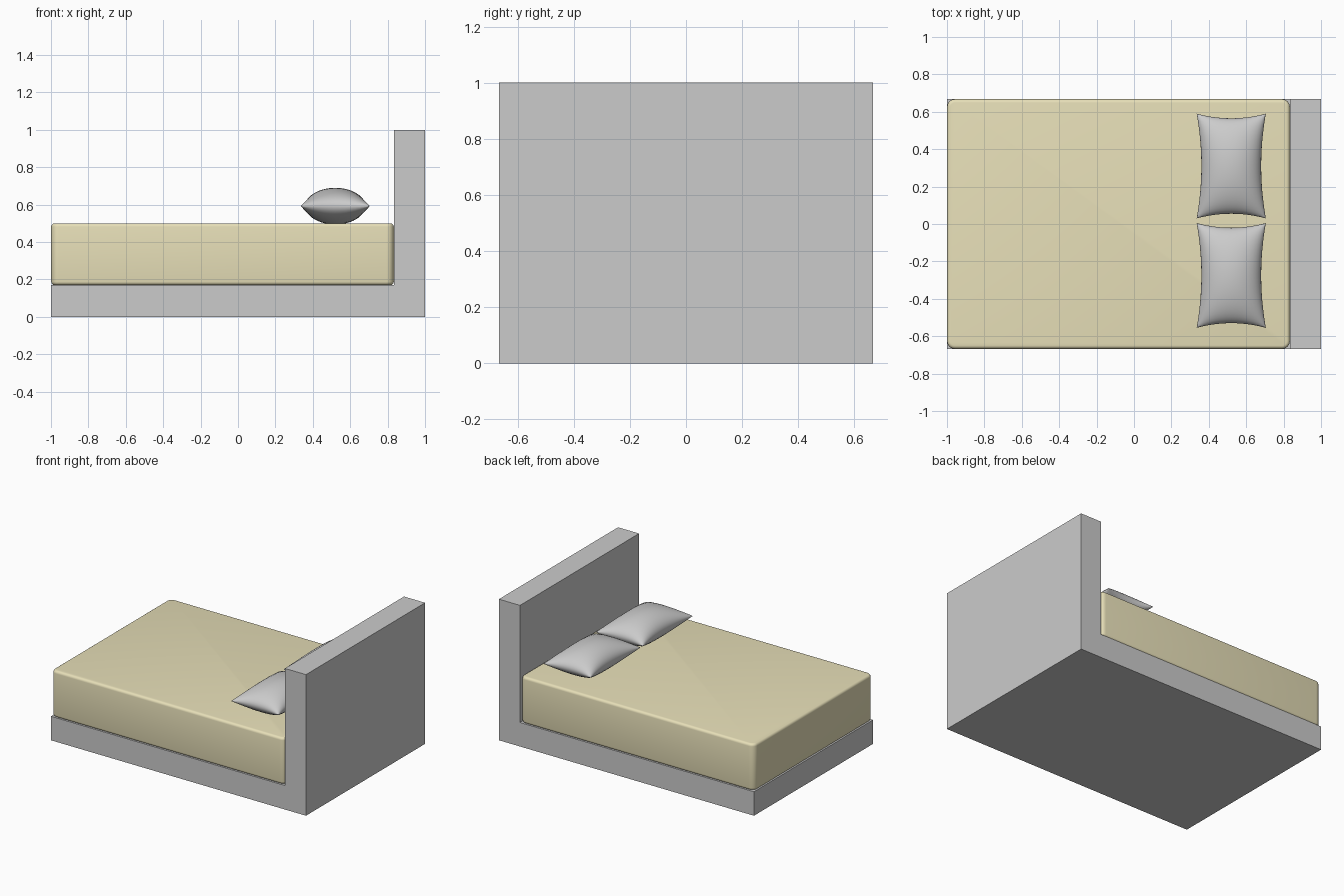
import bpy
import bmesh
import math

if "Cube" in bpy.data.objects:
    bpy.data.objects.remove(bpy.data.objects["Cube"])


def mesh_object(name, bm):
    bmesh.ops.recalc_face_normals(bm, faces=bm.faces)
    mesh = bpy.data.meshes.new(name)
    bm.to_mesh(mesh)
    bm.free()
    obj = bpy.data.objects.new(name, mesh)
    bpy.context.collection.objects.link(obj)
    return obj


def shade_smooth(obj, degrees):
    bpy.ops.object.select_all(action='DESELECT')
    obj.select_set(True)
    bpy.context.view_layer.objects.active = obj
    bpy.ops.object.shade_smooth_by_angle(angle=math.radians(degrees))


HALF_WIDTH = 0.667
BASE_TOP = 0.17
BOARD_X = 0.835

# Bed frame: L-shaped side profile extruded across the width
bm = bmesh.new()
profile = [(-1, 0), (1, 0), (1, 1), (BOARD_X, 1), (BOARD_X, BASE_TOP), (-1, BASE_TOP)]
face = bm.faces.new([bm.verts.new((x, -HALF_WIDTH, z)) for x, z in profile])
side = bmesh.ops.extrude_face_region(bm, geom=[face])
bmesh.ops.translate(bm, vec=(0, 2 * HALF_WIDTH, 0),
                    verts=[v for v in side["geom"] if isinstance(v, bmesh.types.BMVert)])
mesh_object("bed_frame", bm)

# Mattress: box with wider rounded corners and a tight rounded rim
bm = bmesh.new()
bmesh.ops.create_cube(bm, size=1)
for v in bm.verts:
    v.co.x = -0.083 + v.co.x * 1.832
    v.co.y *= 2 * HALF_WIDTH
    v.co.z = 0.335 + v.co.z * 0.33
upright = [e for e in bm.edges if abs(e.verts[0].co.z - e.verts[1].co.z) > 0.1]
bmesh.ops.bevel(bm, geom=upright, offset=0.04, segments=6, profile=0.5, affect='EDGES')
rim = [e for e in bm.edges if abs(e.verts[0].co.z - e.verts[1].co.z) < 0.01]
bmesh.ops.bevel(bm, geom=rim, offset=0.018, segments=4, profile=0.5, affect='EDGES')
mattress = mesh_object("mattress", bm)
shade_smooth(mattress, 35)
fabric = bpy.data.materials.new("mattress_fabric")
fabric.diffuse_color = (0.8, 0.74, 0.48, 1)
fabric.use_nodes = True
fabric.node_tree.nodes["Principled BSDF"].inputs["Base Color"].default_value = fabric.diffuse_color
mattress.data.materials.append(fabric)


# Pillow: two puffed grids sharing a pinched outline
def pillow(name, centre, nu=20, nv=24):
    bm = bmesh.new()
    for sign in (1, -1):
        grid = []
        for i in range(nu + 1):
            u = -math.cos(math.pi * i / nu)
            row = []
            for j in range(nv + 1):
                v = -math.cos(math.pi * j / nv)
                puff = max(0, (1 - u * u) * (1 - v * v)) ** 0.5
                row.append(bm.verts.new((u * (0.16 + 0.025 * v * v),
                                         v * (0.255 + 0.025 * u * u),
                                         sign * 0.098 * puff)))
            grid.append(row)
        for i in range(nu):
            for j in range(nv):
                bm.faces.new((grid[i][j], grid[i + 1][j], grid[i + 1][j + 1], grid[i][j + 1]))
    bmesh.ops.remove_doubles(bm, verts=bm.verts, dist=0.0003)
    obj = mesh_object(name, bm)
    obj.location = centre
    shade_smooth(obj, 60)


pillow("pillow_back", (0.52, 0.31, 0.592))
pillow("pillow_front", (0.52, -0.275, 0.592))
